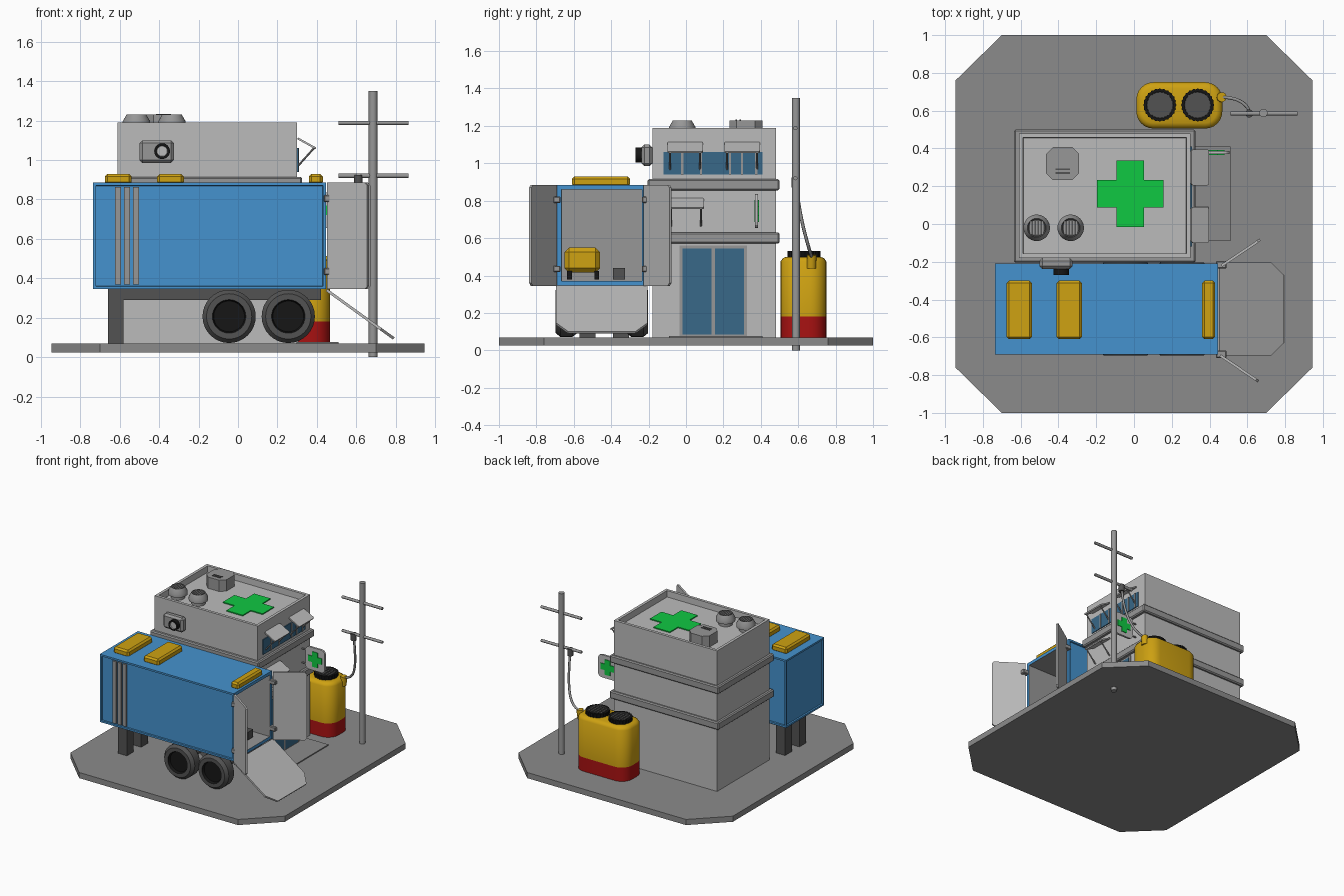
import bpy, bmesh, math
from mathutils import Matrix, Vector

cube = bpy.data.objects.get("Cube")
if cube:
    bpy.data.objects.remove(cube, do_unlink=True)


def material(name, *rgb):
    m = bpy.data.materials.new(name)
    m.use_nodes = True
    m.diffuse_color = (*rgb, 1)
    m.node_tree.nodes["Principled BSDF"].inputs["Base Color"].default_value = (*rgb, 1)
    return m


WALL = material("light grey", 0.5, 0.5, 0.5)
BASE = material("ground grey", 0.26, 0.26, 0.26)
METAL = material("metal grey", 0.31, 0.31, 0.31)
BLUE = material("trailer blue", 0.06, 0.29, 0.62)
GLASS = material("window blue", 0.04, 0.14, 0.25)
YELLOW = material("yellow", 0.62, 0.36, 0.006)
RED = material("red", 0.4, 0.006, 0.006)
GREEN = material("green", 0.005, 0.58, 0.055)
DARK = material("dark grey", 0.085, 0.085, 0.085)
BLACK = material("black", 0.008, 0.008, 0.008)


def finish(name, bm, *mats, smooth=False):
    bmesh.ops.recalc_face_normals(bm, faces=bm.faces)
    me = bpy.data.meshes.new(name)
    bm.to_mesh(me)
    bm.free()
    for m in mats:
        me.materials.append(m)
    ob = bpy.data.objects.new(name, me)
    bpy.context.collection.objects.link(ob)
    if smooth:
        bpy.ops.object.select_all(action="DESELECT")
        ob.select_set(True)
        bpy.context.view_layer.objects.active = ob
        bpy.ops.object.shade_smooth_by_angle(angle=math.radians(35))
    return ob


def box_mesh(x, y, z):
    bm = bmesh.new()
    bmesh.ops.create_cube(bm, size=1)
    for v in bm.verts:
        v.co = [(r[0] + r[1]) / 2 + c * (r[1] - r[0]) for r, c in zip((x, y, z), v.co)]
    return bm


def box(name, x, y, z, mat, bevel=0):
    bm = box_mesh(x, y, z)
    if bevel:
        bmesh.ops.bevel(bm, geom=bm.edges[:], offset=bevel, segments=1, affect="EDGES")
    return finish(name, bm, mat)


def recess(bm, direction, rim, depth, index=0):
    """Sink a panel into the face that looks along direction."""
    bm.normal_update()
    face = max(bm.faces, key=lambda f: f.normal.dot(Vector(direction)) * 10 + f.calc_area())
    normal = face.normal.copy()
    bmesh.ops.inset_region(bm, faces=[face], thickness=rim)
    sides = bmesh.ops.inset_region(bm, faces=[face], thickness=0.002)["faces"]
    for v in face.verts:
        v.co -= normal * depth
    for f in [face, *sides]:
        f.material_index = index


def prism(name, pts, depth, mat, matrix=Matrix()):
    bm = bmesh.new()
    face = bm.faces.new([bm.verts.new((x, y, 0)) for x, y in pts])
    top = bmesh.ops.extrude_face_region(bm, geom=[face])["geom"]
    bmesh.ops.translate(bm, vec=(0, 0, depth), verts=[v for v in top if isinstance(v, bmesh.types.BMVert)])
    bm.transform(matrix)
    return finish(name, bm, mat)


def frame(origin, u, v):
    """Matrix whose local x and y run along u and v."""
    u, v = Vector(u).normalized(), Vector(v).normalized()
    return Matrix.Translation(origin) @ Matrix((u, v, u.cross(v))).transposed().to_4x4()


def lathe(name, profile, mats, matrix, sides=32, tooth=0):
    """Revolve (radius, height) points; mats gives one material per band."""
    bm = bmesh.new()
    rings = []
    for r, h in profile:
        angles = [2 * math.pi * i / sides for i in range(sides)]
        rings.append([bm.verts.new((r * (1 - tooth * (i % 2)) * math.cos(a),
                                    r * (1 - tooth * (i % 2)) * math.sin(a), h))
                      for i, a in enumerate(angles)])
    unique = list(dict.fromkeys(mats))
    for a, b, m in zip(rings, rings[1:], mats):
        for i in range(sides):
            j = (i + 1) % sides
            bm.faces.new((a[i], a[j], b[j], b[i])).material_index = unique.index(m)
    bm.faces.new(rings[0][::-1]).material_index = unique.index(mats[0])
    bm.faces.new(rings[-1]).material_index = unique.index(mats[-1])
    bm.transform(matrix)
    return finish(name, bm, *unique, smooth=not tooth)


def rod(name, a, b, r, mat, sides=12):
    a, b = Vector(a), Vector(b)
    turn = (b - a).to_track_quat("Z", "Y").to_matrix().to_4x4()
    return lathe(name, [(r, 0), (r, (b - a).length)], [mat], Matrix.Translation(a) @ turn, sides)


def rounded(w, h, r, steps=6):
    """Rounded rectangle outline centred on the origin."""
    pts = []
    for k, (sx, sy) in enumerate([(1, 1), (-1, 1), (-1, -1), (1, -1)]):
        for i in range(steps + 1):
            a = math.pi / 2 * (k + i / steps)
            pts.append((sx * (w / 2 - r) + r * math.cos(a), sy * (h / 2 - r) + r * math.sin(a)))
    return pts


def cross(arm, half):
    s, l = half, arm
    return [(l, -s), (l, s), (s, s), (s, l), (-s, l), (-s, s), (-l, s), (-l, -s), (-s, -s), (-s, -l), (s, -l), (s, -s)]


# Ground slab
X, Y, CX, CY = 0.945, 1.0, 0.70, 0.76
prism("ground_slab", [(CX, -Y), (X, -CY), (X, CY), (CX, Y), (-CX, Y), (-X, CY), (-X, -CY), (-CX, -Y)],
      0.045, BASE, Matrix.Translation((0, 0, 0.025)))

# Building with sunken roof and ledges
bm = box_mesh((-0.61, 0.30), (-0.18, 0.48), (0.07, 1.19))
recess(bm, (0, 0, 1), 0.032, 0.05)
finish("building", bm, WALL)
for z in (0.57, 0.855):
    box("wall_ledge", (-0.635, 0.325), (-0.205, 0.5), (z, z + 0.06), METAL, 0.008)
prism("roof_cross", cross(0.175, 0.072), 0.008, GREEN, Matrix.Translation((-0.02, 0.16, 1.14)))

# Roof vents and hatch
for x in (-0.515, -0.335):
    lathe("roof_vent", [(0.05, 1.14), (0.05, 1.17), (0.07, 1.17), (0.07, 1.195), (0.05, 1.23), (0.044, 1.225)],
          [METAL] * 4 + [DARK], Matrix.Translation((x, -0.02, 0)))
    for i in range(-2, 3):
        box("vent_slat", (x + i * 0.016 - 0.004, x + i * 0.016 + 0.004), (-0.055, 0.015), (1.224, 1.229), METAL)
c, s = 0.088, 0.05
prism("roof_unit", [(c, -s), (c, s), (s, c), (-s, c), (-c, s), (-c, -s), (-s, -c), (s, -c)], 0.09, METAL,
      Matrix.Translation((-0.378, 0.32, 1.14)))
for y in (0.265, 0.285):
    box("unit_slot", (-0.415, -0.34), (y, y + 0.009), (1.229, 1.234), DARK)

# Front wall lamp
box("lamp_housing", (-0.5, -0.325), (-0.238, -0.18), (0.985, 1.1), METAL, 0.015)
lathe("lamp_lens", [(0.04, 0), (0.04, 0.04), (0.028, 0.04), (0.026, 0.032)], [BLACK, BLACK, WALL],
      frame((-0.385, -0.23, 1.045), (1, 0, 0), (0, 0, 1)))

# Entrance doors and step
box("door_frame", (0.3, 0.308), (-0.035, 0.325), (0.07, 0.56), METAL)
for y in (-0.02, 0.155):
    box("door_panel", (0.3, 0.312), (y, y + 0.155), (0.085, 0.545), GLASS)
box("door_step", (0.3, 0.51), (-0.09, 0.41), (0.07, 0.078), BASE)

# Window band and propped shutters
box("window_band", (0.3, 0.306), (-0.12, 0.41), (0.94, 1.06), GLASS)
for y in (-0.02, 0.08, 0.235, 0.3, 0.375):
    box("window_mullion", (0.3, 0.31), (y - 0.006, y + 0.006), (0.94, 1.06), METAL)
for y, z in ((-0.005, 1.11), (0.3, 1.11), (-0.0, 0.81)):
    prism("shutter", rounded(0.105, 0.19, 0.01, 2), 0.01, WALL,
          frame((0.346, y, z - 0.03), (0.09, 0, -0.05), (0, 1, 0)))
    for side in (-0.08, 0.08):
        rod("shutter_strut", (0.385, y + side, z - 0.05), (0.3, y + side, z - 0.145), 0.005, METAL, 8)

# Hanging sign
prism("sign_board", rounded(0.17, 0.18, 0.03, 3), 0.016, WALL, frame((0.42, 0.386, 0.745), (1, 0, 0), (0, 0, 1)))
prism("sign_cross", cross(0.06, 0.024), 0.026, GREEN, frame((0.42, 0.391, 0.745), (1, 0, 0), (0, 0, 1)))
for z in (0.69, 0.8):
    rod("sign_bracket", (0.29, 0.378, z), (0.36, 0.378, z), 0.006, METAL, 8)

# Trailer body with recessed panels and an open end
bm = box_mesh((-0.735, 0.445), (-0.69, -0.21), (0.345, 0.885))
for d in ((0, -1, 0), (0, 1, 0), (-1, 0, 0)):
    recess(bm, d, 0.02, 0.012)
recess(bm, (1, 0, 0), 0.035, 1.1, 1)
finish("trailer_body", bm, BLUE, METAL)
for x in (-0.608, -0.563, -0.518):
    box("trailer_strip", (x - 0.015, x + 0.015), (-0.692, -0.675), (0.368, 0.862), METAL)
for x in ((-0.675, -0.54), (-0.41, -0.275), (0.36, 0.43)):
    box("roof_box", x, (-0.61, -0.3), (0.875, 0.93), YELLOW, 0.013)

# Cargo inside the trailer
box("cargo_case", (0.2, 0.4), (-0.65, -0.46), (0.415, 0.55), YELLOW, 0.025)
for y in (-0.635, -0.49):
    box("cargo_foot", (0.22, 0.39), (y, y + 0.025), (0.378, 0.425), BLACK)
box("cargo_block", (0.22, 0.36), (-0.39, -0.325), (0.378, 0.44), DARK)

# Chassis, legs and wheels
for y in (-0.57, -0.39):
    box("chassis_beam", (-0.66, 0.42), (y, y + 0.085), (0.29, 0.346), DARK)
    box("trailer_leg", (-0.66, -0.58), (y, y + 0.085), (0.07, 0.3), DARK)
TYRE = [(0.09, 0.01), (0.115, 0), (0.135, 0.025), (0.135, 0.09), (0.115, 0.115), (0.085, 0.115), (0.078, 0.095)]
for x in (-0.045, 0.255):
    rod("axle", (x, -0.62, 0.207), (x, -0.28, 0.207), 0.025, DARK)
    for y, out in ((-0.582, 1), (-0.318, -1)):
        lathe("wheel", TYRE, [DARK] * 5 + [BLACK], frame((x, y, 0.207), (out, 0, 0), (0, 0, 1)))

# Rear doors, hinges and ramp
w, h, k = 0.245, 0.27, 0.015
leaf = [(0, -h), (w - k, -h), (w, k - h), (w, h - k), (w - k, h), (0, h)]
for y, d in ((-0.69, -1), (-0.215, 1)):
    prism("trailer_door", leaf, 0.014, WALL, frame((0.46, y, 0.615), (0.2, d * 0.135, 0), (0, 0, 1)))
    for z in (0.435, 0.805):
        box("door_hinge", (0.435, 0.49), (y - 0.02, y + 0.02), (z - 0.017, z + 0.017), METAL, 0.005)
ramp = [(0, -0.245), (0.34, -0.245), (0.42, -0.18), (0.42, 0.18), (0.34, 0.245), (0, 0.245)]
prism("ramp", ramp, 0.014, WALL, frame((0.445, -0.45, 0.335), (0.34, 0, -0.245), (0, 1, 0)))

# Fuel tank with red foot, toothed caps and spout
bm = bmesh.new()
rings = [[bm.verts.new((x + 0.24, y + 0.628, z)) for x, y in rounded(0.455 - 2 * i, 0.245 - 2 * i, 0.09 - i)]
         for i, z in ((0, 0.07), (0, 0.18), (0, 0.475), (0.012, 0.492), (0.03, 0.5))]
for n, (a, b) in enumerate(zip(rings, rings[1:])):
    for i in range(len(a)):
        j = (i + 1) % len(a)
        bm.faces.new((a[i], a[j], b[j], b[i])).material_index = int(n == 0)
bm.faces.new(rings[0][::-1]).material_index = 1
bm.faces.new(rings[-1])
finish("fuel_tank", bm, YELLOW, RED, smooth=True)
for x in (0.137, 0.337):
    lathe("tank_cap", [(0.088, 0.495), (0.088, 0.53), (0.072, 0.53), (0.07, 0.522)], [BLACK, BLACK, DARK],
          Matrix.Translation((x, 0.63, 0)), 48, 0.05)
    for i in range(-2, 3):
        box("cap_rib", (x + i * 0.025 - 0.007, x + i * 0.025 + 0.007), (0.575, 0.685), (0.52, 0.528), DARK)
rod("tank_spout", (0.455, 0.67, 0.44), (0.465, 0.672, 0.51), 0.026, YELLOW)

# Utility pole, crossbars and hose
rod("pole", (0.685, 0.588, 0), (0.685, 0.588, 1.35), 0.022, METAL, 16)
for z in (0.92, 1.188):
    rod("crossbar", (0.51, 0.585, z), (0.865, 0.585, z), 0.011, METAL)
rod("hose_socket", (0.61, 0.585, 0.87), (0.61, 0.585, 0.925), 0.022, DARK)
curve = bpy.data.curves.new("hose", "CURVE")
curve.dimensions = "3D"
curve.bevel_depth = 0.009
curve.bevel_resolution = 2
path = [(0.61, 0.588, 0.89), (0.61, 0.605, 0.75), (0.59, 0.64, 0.6), (0.53, 0.668, 0.51), (0.465, 0.672, 0.5)]
spline = curve.splines.new("NURBS")
spline.points.add(len(path) - 1)
for p, co in zip(spline.points, path):
    p.co = (*co, 1)
spline.use_endpoint_u = True
spline.order_u = 4
curve.materials.append(METAL)
bpy.context.collection.objects.link(bpy.data.objects.new("hose", curve))
